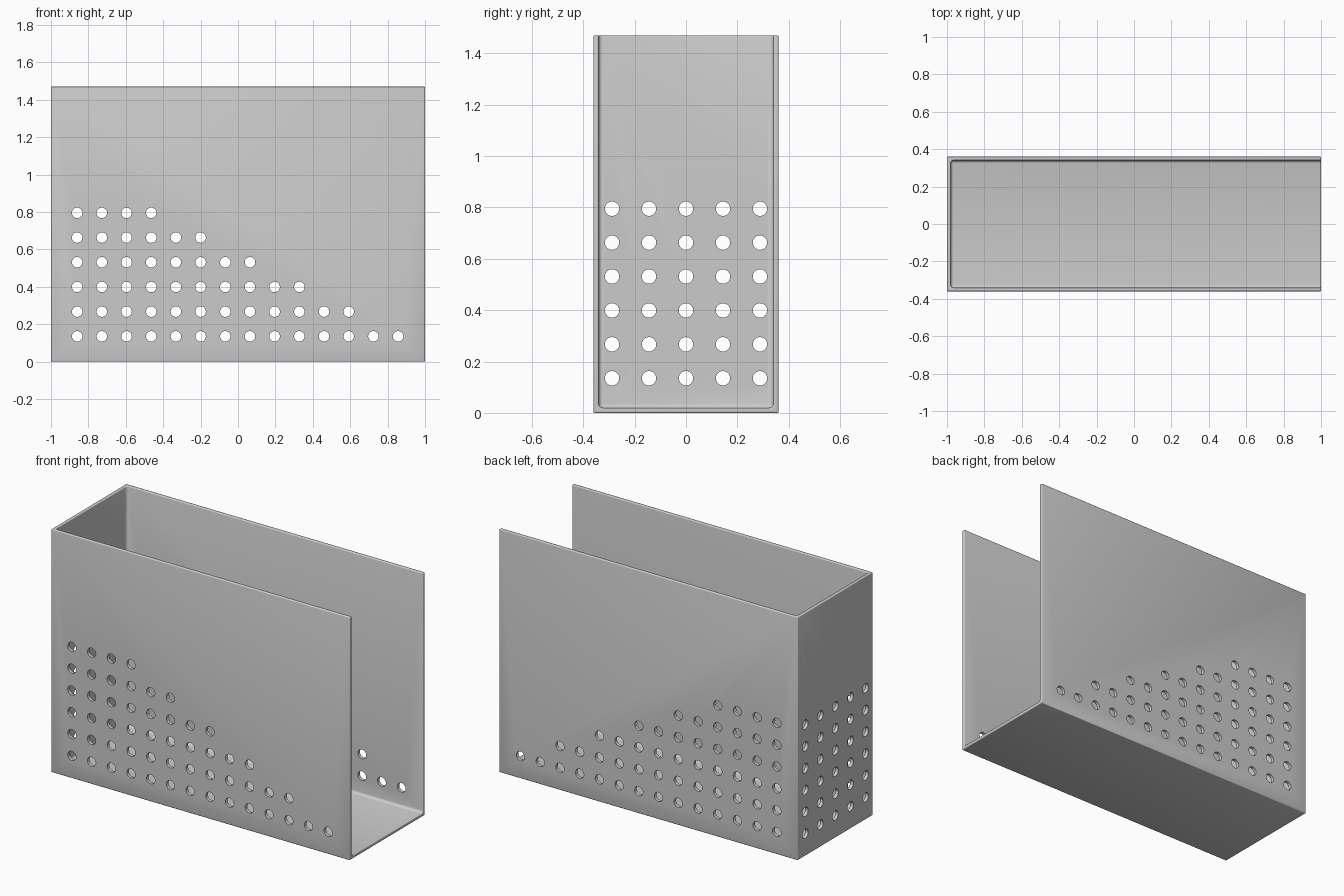
import bpy, bmesh
from math import radians
from mathutils import Matrix, Vector

cube = bpy.data.objects.get("Cube")
if cube:
    bpy.data.objects.remove(cube, do_unlink=True)

HALF_X, HALF_Y, HEIGHT, WALL = 1.0, 0.36, 1.47, 0.02
HOLE_RADIUS, PITCH, END_PITCH = 0.028, 0.132, 0.144

grey = bpy.data.materials.new("light grey")
grey.use_nodes = True
colour = (0.6, 0.6, 0.6, 1)
grey.diffuse_color = colour
grey.node_tree.nodes["Principled BSDF"].inputs["Base Color"].default_value = colour


def make_object(name, bm):
    mesh = bpy.data.meshes.new(name)
    bmesh.ops.recalc_face_normals(bm, faces=bm.faces[:])
    bm.to_mesh(mesh)
    bm.free()
    mesh.materials.append(grey)
    obj = bpy.data.objects.new(name, mesh)
    bpy.context.collection.objects.link(obj)
    return obj


def box(name, low, high, fillet=0):
    low, high = Vector(low), Vector(high)
    bm = bmesh.new()
    bmesh.ops.create_cube(bm, size=1)
    bmesh.ops.scale(bm, vec=high - low, verts=bm.verts)
    bmesh.ops.translate(bm, vec=(low + high) / 2, verts=bm.verts)
    if fillet:
        bmesh.ops.bevel(bm, geom=bm.edges[:], offset=fillet, segments=4,
                        profile=0.5, affect='EDGES')
    return make_object(name, bm)


def hole_cutter(name, centres, axis, depth):
    turn = Matrix.Rotation(radians(90), 4, axis)
    bm = bmesh.new()
    for centre in centres:
        bmesh.ops.create_cone(bm, cap_ends=True, segments=32, radius1=HOLE_RADIUS,
                              radius2=HOLE_RADIUS, depth=depth,
                              matrix=Matrix.Translation(centre) @ turn)
    return make_object(name, bm)


def cut(target, cutter):
    cutter.hide_render = True
    mod = target.modifiers.new(cutter.name, 'BOOLEAN')
    mod.operation = 'DIFFERENCE'
    mod.solver = 'EXACT'
    mod.object = cutter


# Thin-walled bin, open at the top and at one end
holder = box("open_holder", (-HALF_X, -HALF_Y, 0), (HALF_X, HALF_Y, HEIGHT))
cavity = box("cavity_cutter", (-HALF_X + WALL, -HALF_Y + WALL, WALL),
             (HALF_X + 0.2, HALF_Y - WALL, HEIGHT + 0.2), fillet=0.016)
cut(holder, cavity)

# Softened outer edges and rims
bevel = holder.modifiers.new("soft_edges", 'BEVEL')
bevel.width = 0.005
bevel.segments = 3
bevel.limit_method = 'ANGLE'
bevel.angle_limit = radians(50)

# Stepped hole pattern through both long walls
side_centres = [(-0.86 + PITCH * col, 0, 0.135 + PITCH * row)
                for row in range(6) for col in range(14 - 2 * row)]
side_holes = hole_cutter("side_hole_cutter", side_centres, 'X', 1)
cut(holder, side_holes)

# Full hole grid through the end wall
end_centres = [(-HALF_X, END_PITCH * col, 0.135 + PITCH * row)
               for row in range(6) for col in range(-2, 3)]
end_holes = hole_cutter("end_hole_cutter", end_centres, 'Y', 0.15)
cut(holder, end_holes)

# Bake the cuts, remove the cutters and shade smoothly
bpy.ops.object.select_all(action='DESELECT')
bpy.context.view_layer.objects.active = holder
holder.select_set(True)
for mod in list(holder.modifiers):
    bpy.ops.object.modifier_apply(modifier=mod.name)
for cutter in (cavity, side_holes, end_holes):
    bpy.data.objects.remove(cutter, do_unlink=True)
bpy.ops.object.shade_smooth_by_angle(angle=radians(35))
